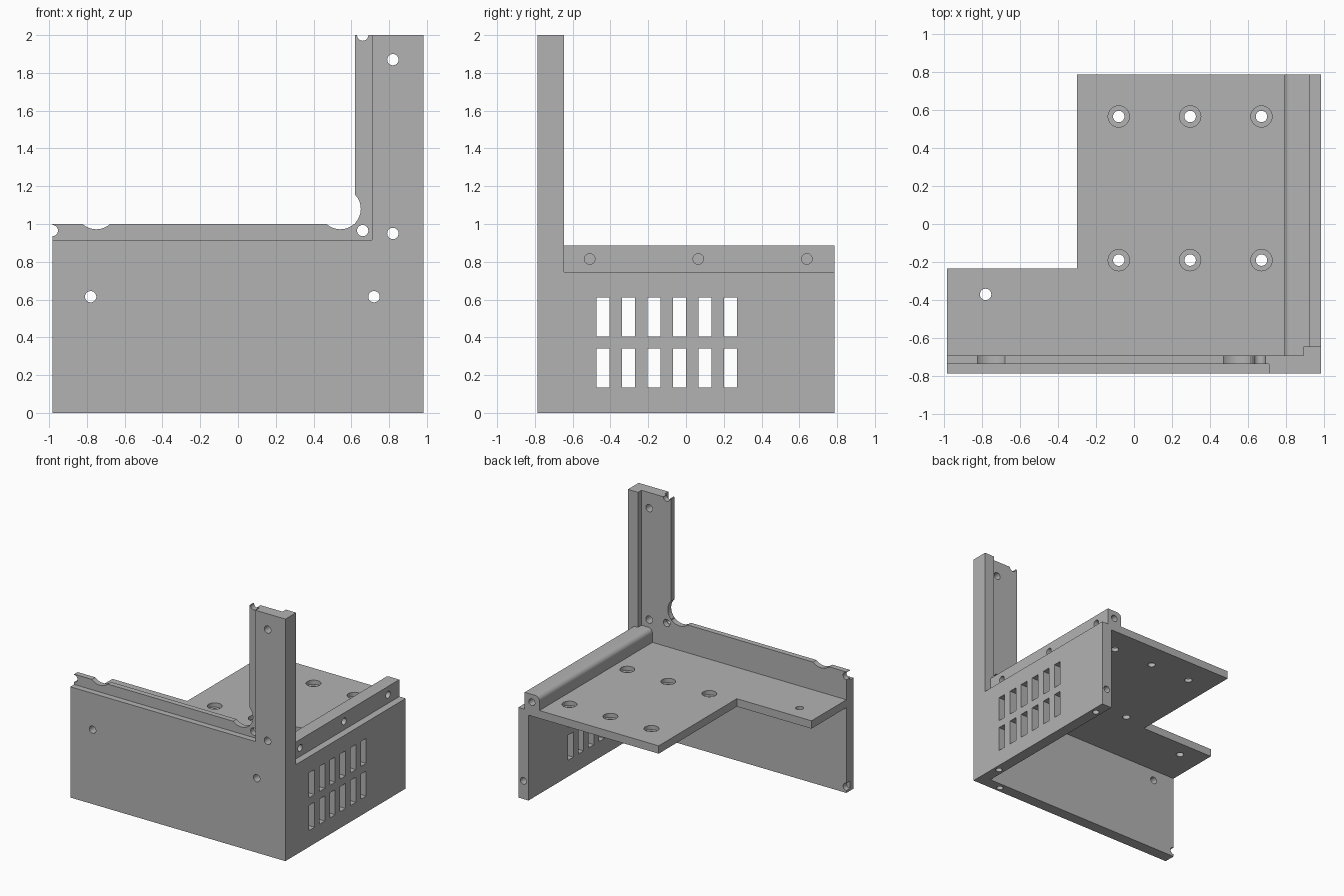
import bpy, bmesh
from math import sin, cos, pi, radians

if "Cube" in bpy.data.objects:
    bpy.data.objects.remove(bpy.data.objects["Cube"], do_unlink=True)

grey = bpy.data.materials.new("plain grey")
grey.use_nodes = True
grey.diffuse_color = (0.45, 0.45, 0.45, 1)
grey.node_tree.nodes["Principled BSDF"].inputs["Base Color"].default_value = (0.45, 0.45, 0.45, 1)

W, D = 0.983, 0.785            # half width, half depth
STEP, BACK = -0.735, -0.69     # depth of the rebate and of the front wall's rear face


def add_prism(bm, points, axis, a, b):
    """Extrude a 2D outline along an axis from a to b."""
    place = {"x": lambda p, t: (t, p[0], p[1]),
             "y": lambda p, t: (p[0], t, p[1]),
             "z": lambda p, t: (p[0], p[1], t)}[axis]
    low = [bm.verts.new(place(p, a)) for p in points]
    high = [bm.verts.new(place(p, b)) for p in points]
    faces = [bm.faces.new(low), bm.faces.new(high[::-1])]
    for i in range(len(points)):
        j = (i + 1) % len(points)
        faces.append(bm.faces.new((low[i], high[i], high[j], low[j])))
    bmesh.ops.recalc_face_normals(bm, faces=faces)


def rect(u0, u1, v0, v1):
    return [(u0, v0), (u1, v0), (u1, v1), (u0, v1)]


def circle(u, v, r, n=32):
    return [(u + r * cos(2 * pi * i / n), v + r * sin(2 * pi * i / n)) for i in range(n)]


def make_object(name, prisms):
    bm = bmesh.new()
    for prism in prisms:
        add_prism(bm, *prism)
    mesh = bpy.data.meshes.new(name)
    bm.to_mesh(mesh)
    bm.free()
    mesh.materials.append(grey)
    obj = bpy.data.objects.new(name, mesh)
    bpy.context.collection.objects.link(obj)
    return obj


def make_part(name, prism, cuts=()):
    """A prism with all its holes and notches cut out."""
    obj = make_object(name, [prism])
    bpy.ops.object.select_all(action="DESELECT")
    obj.select_set(True)
    bpy.context.view_layer.objects.active = obj
    if cuts:
        cutter = make_object(name + "_cutter", cuts)
        cutter.hide_render = True
        mod = obj.modifiers.new("holes", "BOOLEAN")
        mod.operation, mod.solver, mod.use_self = "DIFFERENCE", "EXACT", True
        mod.object = cutter
        bpy.ops.object.modifier_apply(modifier=mod.name)
        bpy.data.objects.remove(cutter, do_unlink=True)
    bpy.ops.object.shade_smooth_by_angle(angle=radians(30))
    return obj


R = 0.03                       # screw hole radius

# Front wall: outer skin and the taller rebated inner skin
through = [(circle(x, z, R), "y", -1, -0.6)
           for x, z in ((-0.78, 0.615), (0.72, 0.615), (0.82, 0.95), (0.82, 1.87))]
foot_hole = [(circle(0.75, -0.742, 0.026), "z", -0.1, 0.15)]
make_part("front_outer_skin",
          ([(-W, 0), (W, 0), (W, 2), (0.71, 2), (0.71, 0.915), (-W, 0.915)], "y", -D, STEP),
          through + foot_hole)
inner_cuts = [(circle(x, z, R), "y", STEP, -0.6)
              for x, z in ((0.66, 0.965), (0.66, 2), (-W, 0.965), (-W, 0.05))]
notches = [(circle(x, 1.08, 0.108, 64), "y", -1, -0.6) for x in (-0.75, 0.542)]
inner_cuts = [(p, ax, a - 0.1, b) for p, ax, a, b in inner_cuts]
make_part("front_inner_skin",
          ([(-W, 0), (W, 0), (W, 2), (0.62, 2), (0.62, 1), (-W, 1)], "y", STEP, BACK),
          through + inner_cuts + notches + foot_hole)

# Corner rib behind the tall post
make_part("post_corner_rib", (rect(0.89, W, BACK, -0.645), "z", 0.7, 2))

# Side wall with a rounded lip, vent slots and blind screw holes
lip_r = 0.04
lip_round = [(0.79 + lip_r - lip_r * sin(t), 0.885 - lip_r + lip_r * cos(t))
             for t in (i * pi / 16 for i in range(9))]
side_profile = [(0.89, 0), (W, 0), (W, 0.745), (0.925, 0.745), (0.925, 0.885),
                *lip_round, (0.79, 0.705), (0.89, 0.705)]
slots = [(rect(-0.475 + 0.135 * i, -0.405 + 0.135 * i, z, z + 0.207), "x", 0.8, 1.1)
         for i in range(6) for z in (0.135, 0.405)]
lip_holes = [(circle(y, 0.815, 0.028), "x", 0.85, 1.1) for y in (-0.51, 0.065, 0.64)]
end_holes = [(circle(x, z, 0.028), "y", 0.69, 0.9) for x, z in ((0.86, 0.82), (0.937, 0.15))]
base_holes = [(circle(0.937, y, 0.026), "z", -0.1, 0.1) for y in (-0.53, 0.65)]
make_part("side_wall", (side_profile, "y", BACK, D),
          slots + lip_holes + end_holes + base_holes)

# L-shaped deck with counterbored holes
deck = [(-W, BACK), (0.79, BACK), (0.79, D), (-0.3, D), (-0.3, -0.235), (-W, -0.235)]
bores = [(circle(-0.78, -0.37, R), "z", 0.6, 0.9)]
for x in (-0.08, 0.295, 0.67):
    for y in (-0.19, 0.565):
        bores += [(circle(x, y, R), "z", 0.6, 0.9), (circle(x, y, 0.056), "z", 0.735, 0.95)]
make_part("deck_plate", (deck, "z", 0.705, 0.77), bores)
